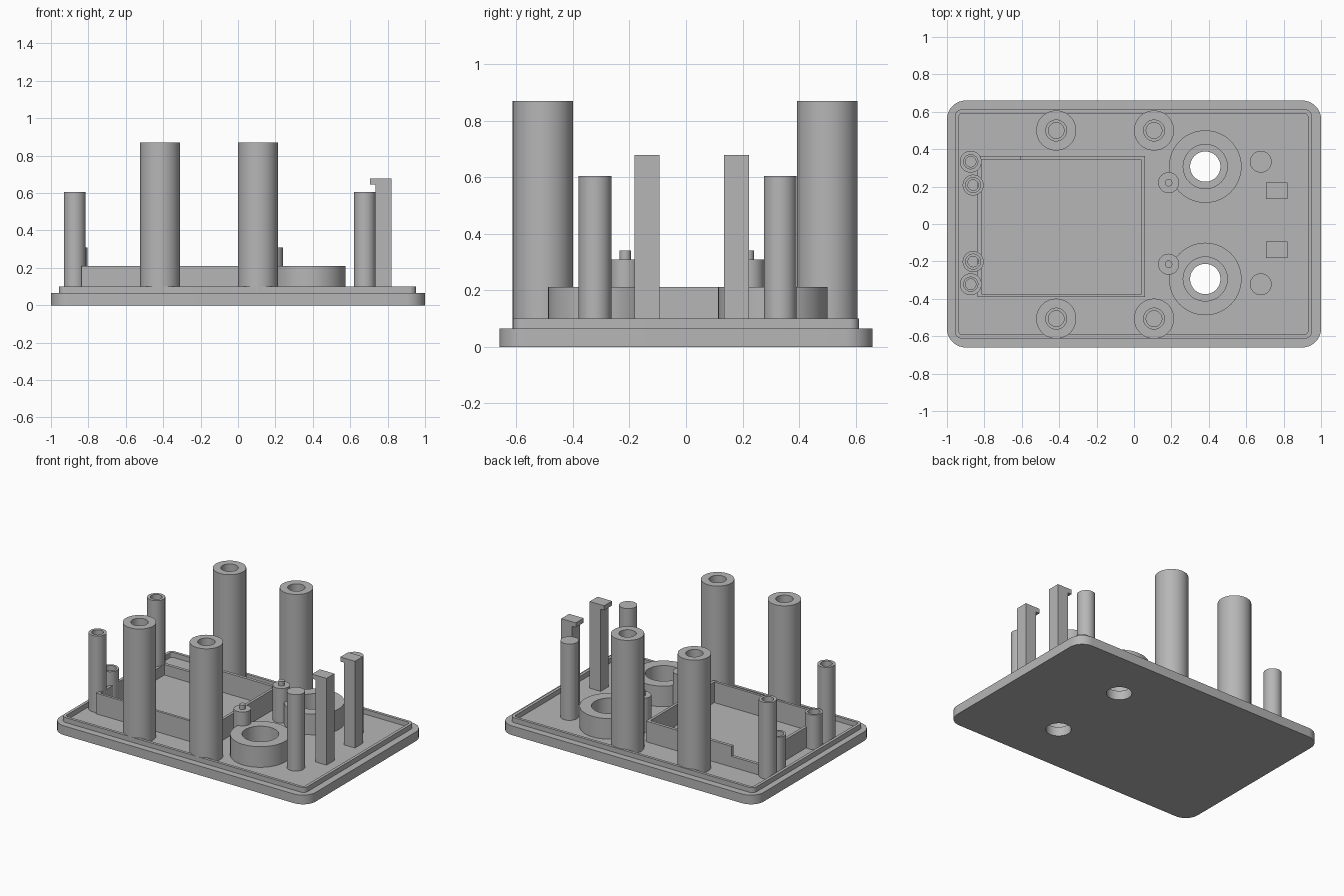
import bpy, bmesh, math
from mathutils import Matrix

if "Cube" in bpy.data.objects:
    bpy.data.objects.remove(bpy.data.objects["Cube"], do_unlink=True)

grey = bpy.data.materials.new("plain_grey")
grey.use_nodes = True
grey.diffuse_color = (0.47, 0.47, 0.47, 1)
grey.node_tree.nodes["Principled BSDF"].inputs["Base Color"].default_value = (0.47, 0.47, 0.47, 1)

FLOOR = 0.065
ROOT = 0.06  # parts are sunk slightly into the floor


def finish(name, bm):
    bmesh.ops.remove_doubles(bm, verts=bm.verts, dist=0.0002)
    bmesh.ops.recalc_face_normals(bm, faces=bm.faces)
    mesh = bpy.data.meshes.new(name)
    bm.to_mesh(mesh)
    bm.free()
    mesh.materials.append(grey)
    mesh.shade_smooth()
    mesh.set_sharp_from_angle(angle=math.radians(30))
    obj = bpy.data.objects.new(name, mesh)
    bpy.context.scene.collection.objects.link(obj)
    return obj


def rectangle(x0, x1, y0, y1, radius=0.0, steps=10):
    if not radius:
        return [(x0, y0), (x1, y0), (x1, y1), (x0, y1)]
    points = []
    corners = [(x1, y1), (x0, y1), (x0, y0), (x1, y0)]
    signs = [(-1, -1), (1, -1), (1, 1), (-1, 1)]
    for i, ((x, y), (sx, sy)) in enumerate(zip(corners, signs)):
        for k in range(steps + 1):
            a = (i + k / steps) * math.pi / 2
            points.append((x + sx * radius + radius * math.cos(a),
                           y + sy * radius + radius * math.sin(a)))
    return points


def circle(x, y, r, n=48):
    return [(x + r * math.cos(math.tau * i / n), y + r * math.sin(math.tau * i / n))
            for i in range(n)]


def slab(name, outlines, z0, z1):
    """Filled flat outlines (inner ones become holes), given a thickness."""
    curve = bpy.data.curves.new(name, "CURVE")
    curve.dimensions = "2D"
    curve.fill_mode = "BOTH"
    curve.extrude = (z1 - z0) / 2
    for points in outlines:
        spline = curve.splines.new("POLY")
        spline.points.add(len(points) - 1)
        for p, (x, y) in zip(spline.points, points):
            p.co = (x, y, 0, 1)
        spline.use_cyclic_u = True
    temp = bpy.data.objects.new(name + "_outline", curve)
    bpy.context.scene.collection.objects.link(temp)
    bpy.context.view_layer.update()
    flat = bpy.data.meshes.new_from_object(
        temp.evaluated_get(bpy.context.evaluated_depsgraph_get()))
    bm = bmesh.new()
    bm.from_mesh(flat)
    bmesh.ops.translate(bm, verts=bm.verts, vec=(0, 0, (z0 + z1) / 2))
    bpy.data.objects.remove(temp, do_unlink=True)
    bpy.data.curves.remove(curve)
    bpy.data.meshes.remove(flat)
    return finish(name, bm)


def lathe(name, x, y, profile, closed=False):
    """Turn a radius/height profile about an upright axis."""
    bm = bmesh.new()
    verts = [bm.verts.new((r, 0, z)) for r, z in profile]
    pairs = list(zip(verts, verts[1:]))
    if closed:
        pairs.append((verts[-1], verts[0]))
    edges = [bm.edges.new(p) for p in pairs]
    bmesh.ops.spin(bm, geom=verts + edges, cent=(0, 0, 0), axis=(0, 0, 1),
                   angle=math.tau, steps=48, use_merge=False)
    bmesh.ops.transform(bm, matrix=Matrix.Translation((x, y, 0)), verts=bm.verts)
    return finish(name, bm)


def tube(name, x, y, radius, top, bore, pilot, depth):
    """Screw post with a stepped blind hole."""
    lathe(name, x, y, [(0, ROOT), (radius, ROOT), (radius, top), (bore, top),
                       (bore, top - depth), (pilot, top - depth),
                       (pilot, FLOOR + 0.02), (0, FLOOR + 0.02)])


# Base plate with two through holes, and its raised lip
HOLE_X, HOLE_Y = 0.381, (-0.294, 0.307)
slab("base_plate", [rectangle(-1, 1, -0.66, 0.66, 0.1)]
     + [circle(HOLE_X, y, 0.081) for y in HOLE_Y], 0, FLOOR)
slab("rim_lip", [rectangle(-0.957, 0.951, -0.612, 0.612, 0.035),
                 rectangle(-0.936, 0.93, -0.592, 0.592, 0.02)], ROOT, 0.1)

# Rectangular frame: low all round, raised except at one corner
slab("frame_lower", [rectangle(-0.836, 0.059, -0.391, 0.363),
                     rectangle(-0.815, 0.04, -0.373, 0.341)], ROOT, 0.14)
slab("frame_upper", [[(-0.61, 0.363), (-0.61, 0.341), (0.04, 0.341), (0.04, -0.373),
                      (-0.815, -0.373), (-0.815, 0.2), (-0.836, 0.2),
                      (-0.836, -0.391), (0.059, -0.391), (0.059, 0.363)]], 0.14, 0.211)

# Parts that repeat at front and back
for i, side in enumerate(("front", "back")):
    lathe(side + "_collar", HOLE_X, HOLE_Y[i],
          [(0.118, ROOT), (0.194, ROOT), (0.194, 0.211), (0.118, 0.211)], True)

    pillar_y = (-0.506, 0.5)[i]
    tube(side + "_right_pillar", -0.416, pillar_y, 0.107, 0.87, 0.056, 0.042, 0.2)
    tube(side + "_left_pillar", 0.107, pillar_y, 0.107, 0.87, 0.056, 0.042, 0.2)

    post_y = (-0.322, 0.333)[i]
    tube(side + "_tall_tube", -0.873, post_y, 0.058, 0.605, 0.038, 0.028, 0.1)
    lathe(side + "_solid_post", 0.678, post_y,
          [(0, ROOT), (0.058, ROOT), (0.058, 0.605), (0, 0.605)])

    tube(side + "_short_tube", -0.86, (-0.201, 0.208)[i], 0.056, 0.309, 0.04, 0.028, 0.06)
    lathe(side + "_locating_peg", 0.185, (-0.215, 0.221)[i],
          [(0, ROOT), (0.056, ROOT), (0.056, 0.309), (0.02, 0.309), (0.02, 0.34), (0, 0.34)])

    # Snap hook: upright with a lip facing inwards
    hook_y = (-0.182, 0.135)[i]
    bm = bmesh.new()
    outline = [(0.734, ROOT), (0.82, ROOT), (0.82, 0.678), (0.706, 0.678),
               (0.706, 0.646), (0.734, 0.646)]
    face = bm.faces.new([bm.verts.new((x, hook_y, z)) for x, z in outline])
    grown = bmesh.ops.extrude_face_region(bm, geom=[face])["geom"]
    bmesh.ops.translate(bm, vec=(0, 0.088, 0),
                        verts=[v for v in grown if isinstance(v, bmesh.types.BMVert)])
    finish(side + "_snap_hook", bm)
